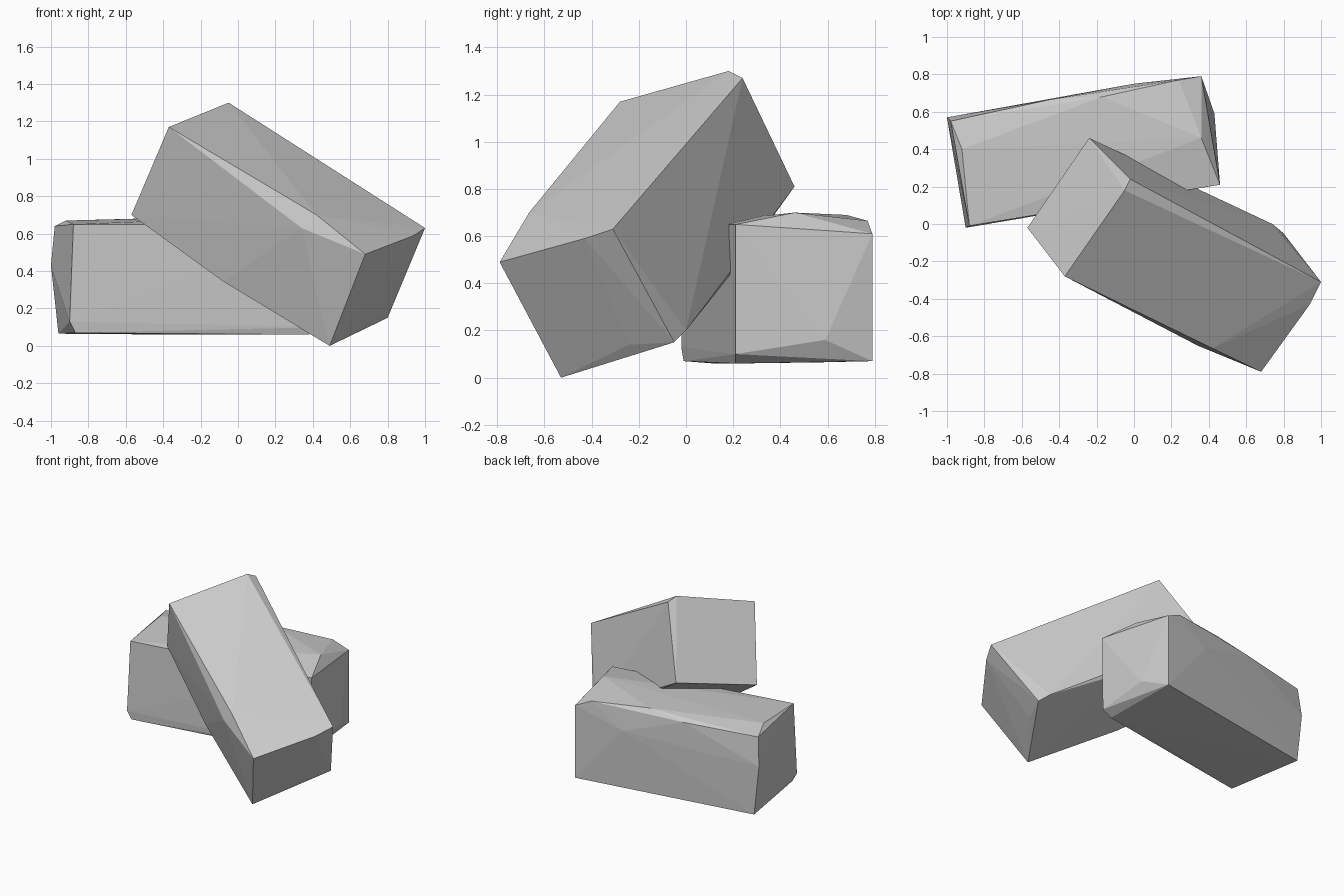
import bpy, bmesh
from mathutils import Vector

stone = bpy.data.materials.new("light grey stone")
stone.diffuse_color = (0.6, 0.6, 0.6, 1)


def rough_block(name, corners, chips):
    """Hewn stone block: hull around its main corners and the chipped points."""
    bm = bmesh.new()
    for p in corners + chips:
        bm.verts.new(Vector(p))
    res = bmesh.ops.convex_hull(bm, input=bm.verts[:])
    loose = {g for g in res["geom_interior"] + res["geom_unused"]
             if isinstance(g, bmesh.types.BMVert)}
    bmesh.ops.delete(bm, geom=list(loose), context='VERTS')
    bmesh.ops.recalc_face_normals(bm, faces=bm.faces[:])
    mesh = bpy.data.meshes.new(name)
    bm.to_mesh(mesh)
    bm.free()
    mesh.materials.append(stone)
    obj = bpy.data.objects.new(name, mesh)
    bpy.context.collection.objects.link(obj)
    return obj


# Block leaning across the other one
rough_block(
    "leaning_block",
    corners=[(-0.37, -0.28, 1.17), (-0.05, 0.18, 1.30),   # upper end, top
             (-0.57, -0.02, 0.70), (-0.24, 0.46, 0.81),   # upper end, bottom
             (0.68, -0.79, 0.49), (1.00, -0.31, 0.63),    # lower end, top
             (0.49, -0.53, 0.00), (0.80, -0.05, 0.15)],   # lower end, bottom
    chips=[(-0.02, 0.24, 1.27),                           # rear upper edge
           (0.42, -0.665, 0.70), (0.34, -0.65, 0.63),     # front upper edge
           (0.24, 0.215, 0.47), (0.74, 0.0, 0.20),        # rear lower edge
           (-0.08, -0.27, 0.345),                         # front lower edge
           (0.72, -0.24, 0.14), (0.94, -0.43, 0.59)])     # lower end

# Block lying on the ground behind
rough_block(
    "lying_block",
    corners=[(-0.88, -0.01, 0.65), (-0.98, 0.55, 0.64),   # left end, top
             (-0.87, -0.01, 0.07), (-0.96, 0.57, 0.065),  # left end, bottom
             (0.46, 0.21, 0.65), (0.36, 0.79, 0.61),      # right end, top
             (0.38, 0.21, 0.06), (0.36, 0.79, 0.07)],     # right end, bottom
    chips=[(-1.0, 0.57, 0.43), (-0.90, -0.02, 0.13),      # left end
           (-0.92, 0.40, 0.67), (0.36, 0.46, 0.70),       # top ridge
           (-0.17, 0.68, 0.69), (0.24, 0.77, 0.665),      # rear top edge
           (-0.45, 0.665, 0.65), (0.0, 0.75, 0.50),       # rear face
           (0.43, 0.59, 0.16), (0.45, 0.21, 0.10),        # right end
           (-0.30, 0.12, 0.06)])                          # underside
